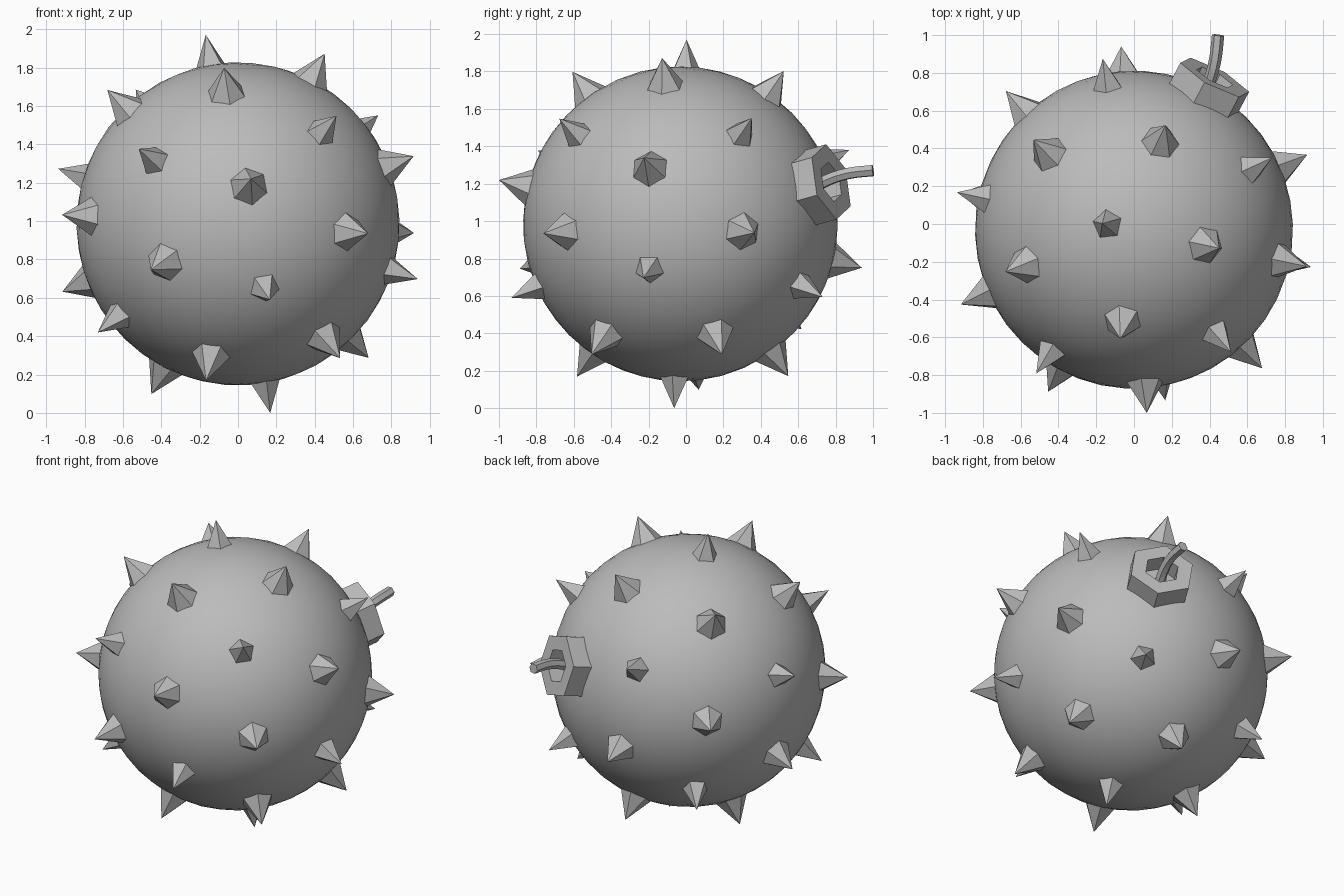
import bpy, bmesh, math
from mathutils import Vector, Matrix

old = bpy.data.objects.get("Cube")
if old:
    bpy.data.objects.remove(old, do_unlink=True)

CENTRE = Vector((0, -0.03, 0.985))
RADIUS = 0.842

# single grey metal
grey = bpy.data.materials.new("grey_metal")
grey.use_nodes = True
colour = (0.5, 0.5, 0.5, 1)
grey.diffuse_color = colour
grey.node_tree.nodes["Principled BSDF"].inputs["Base Color"].default_value = colour

# tilted frame of the ball: pole, front azimuth, side
pole = Vector((-0.168, 0.033, 0.985)).normalized()
front = Vector((0.07, -0.97, 0.22))
front = (front - pole * front.dot(pole)).normalized()
side = pole.cross(front)


def direction(polar, azimuth):
    p, a = math.radians(polar), math.radians(azimuth)
    return pole * math.cos(p) + (front * math.cos(a) + side * math.sin(a)) * math.sin(p)


def frame(normal, toward):
    """Matrix with z along normal and x leaning to the toward vector."""
    x = (toward - normal * toward.dot(normal)).normalized()
    y = normal.cross(x)
    return Matrix.Translation(CENTRE) @ Matrix((x, y, normal)).transposed().to_4x4()


def make_object(name, bm):
    bmesh.ops.recalc_face_normals(bm, faces=bm.faces)
    mesh = bpy.data.meshes.new(name)
    bm.to_mesh(mesh)
    bm.free()
    mesh.materials.append(grey)
    obj = bpy.data.objects.new(name, mesh)
    bpy.context.collection.objects.link(obj)
    return obj


def spike(name, normal, toward, sides, radius):
    """Pyramid with its base sunk in the ball and its tip at distance 1."""
    bm = bmesh.new()
    base = 0.81
    bmesh.ops.create_cone(bm, cap_ends=True, segments=sides, radius1=radius, radius2=0,
                          depth=1 - base)
    bmesh.ops.remove_doubles(bm, verts=bm.verts, dist=1e-5)
    # cone vertices start on the local y axis, so turn that to local x
    turn = Matrix.Rotation(-math.pi / 2, 4, "Z")
    shift = Matrix.Translation((0, 0, (1 + base) / 2))
    bm.transform(frame(normal, toward) @ shift @ turn)
    make_object(name, bm)


# ball
bm = bmesh.new()
bmesh.ops.create_icosphere(bm, subdivisions=4, radius=RADIUS)
bm.transform(frame(pole, front))
ball = make_object("ball", bm)
ball.data.shade_smooth()

# twelve five-sided spikes
fives = [pole, -pole]
for k in range(5):
    fives.append(direction(63.435, 36 + 72 * k))
    fives.append(direction(116.565, 72 * k))
for i, n in enumerate(fives):
    nearest = sorted(fives, key=lambda v: -v.dot(n))[1]
    spike(f"five_sided_spike_{i + 1}", n, nearest, 5, 0.092)

# twenty six-sided spikes, one place taken by the fuse socket
sixes = []
for k in range(5):
    for polar, offset in ((37.377, 0), (79.188, 0), (100.812, 36), (142.623, 36)):
        sixes.append(direction(polar, offset + 72 * k))
socket_dir = max(sixes, key=lambda v: v.dot(Vector((0.45, 0.86, 0.24))))
sixes.remove(socket_dir)
for i, n in enumerate(sixes):
    nearest = max(fives, key=lambda v: v.dot(n))
    spike(f"six_sided_spike_{i + 1}", n, nearest, 6, 0.115)

# hexagonal socket ring
bm = bmesh.new()
profile = [(0.21, 0.79), (0.21, 0.94), (0.11, 0.94), (0.11, 0.79)]
rings = []
for k in range(6):
    a = k * math.pi / 3
    rings.append([bm.verts.new((r * math.cos(a), r * math.sin(a), h)) for r, h in profile])
for k in range(6):
    p, q = rings[k], rings[(k + 1) % 6]
    for j in range(4):
        m = (j + 1) % 4
        bm.faces.new((p[j], q[j], q[m], p[m]))
bm.transform(frame(socket_dir, pole))
make_object("fuse_socket", bm)

# bent fuse
path = [(0.36, 0.67, 1.17), (0.40, 0.76, 1.22), (0.43, 0.87, 1.255), (0.445, 1.0, 1.27)]
curve = bpy.data.curves.new("fuse", "CURVE")
curve.dimensions = "3D"
curve.bevel_depth = 0.033
curve.bevel_resolution = 1
curve.resolution_u = 3
curve.use_fill_caps = True
spline = curve.splines.new("BEZIER")
spline.bezier_points.add(len(path) - 1)
for point, co in zip(spline.bezier_points, path):
    point.co = co
    point.handle_left_type = point.handle_right_type = "AUTO"
spline.use_smooth = False
curve.materials.append(grey)
fuse = bpy.data.objects.new("fuse", curve)
bpy.context.collection.objects.link(fuse)
